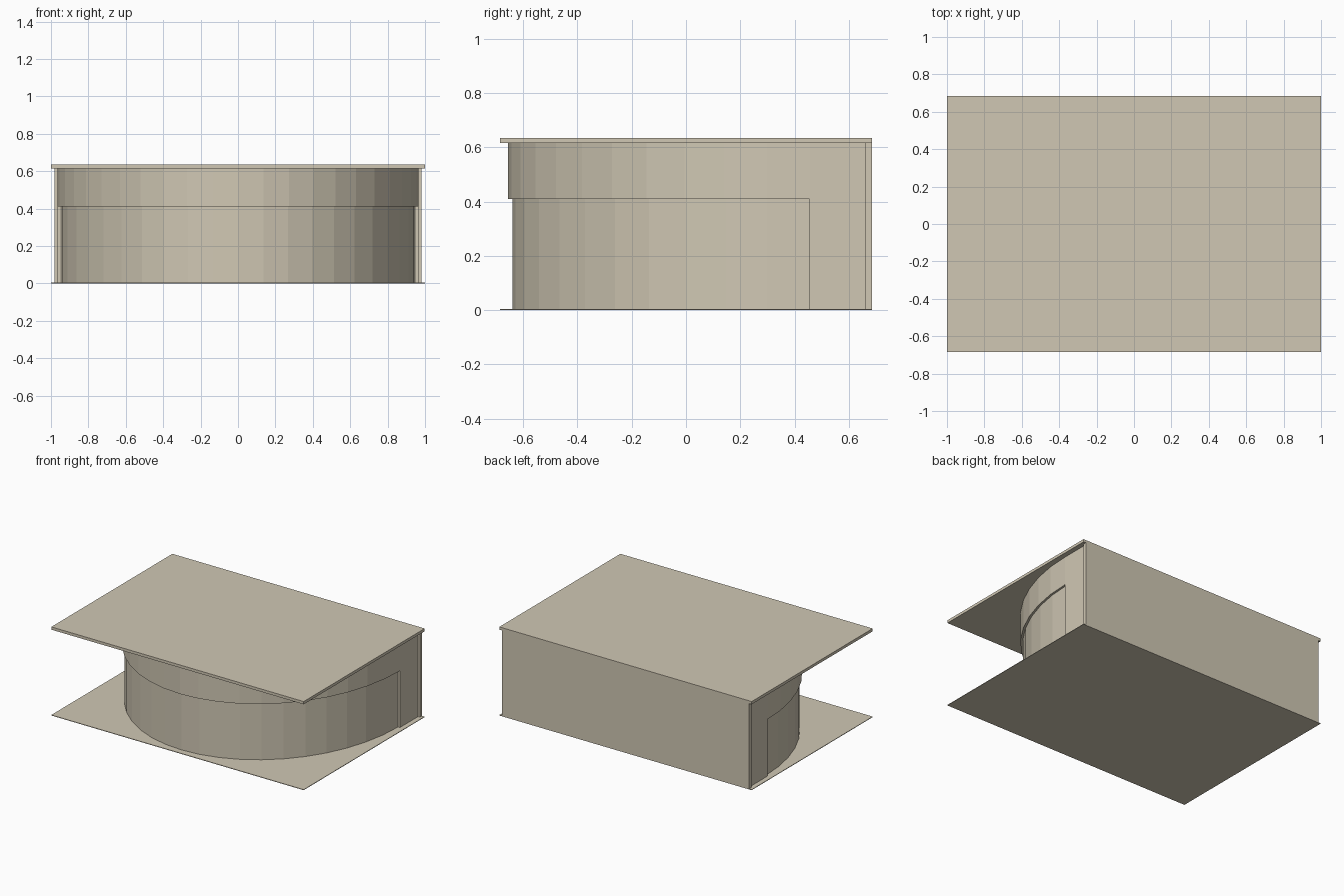
import bpy
import bmesh
from math import sin, cos, pi

cube = bpy.data.objects.get("Cube")
if cube:
    bpy.data.objects.remove(cube, do_unlink=True)

# Single warm stone colour
stone = bpy.data.materials.new("warm_beige")
stone.use_nodes = True
COLOUR = (0.63, 0.575, 0.455, 1)
stone.diffuse_color = COLOUR
stone.node_tree.nodes["Principled BSDF"].inputs["Base Color"].default_value = COLOUR

SPRING_Y = 0.455      # where the curve meets the straight sides
WALL_Y = 0.66         # inner face of the back wall
BACK_Y = 0.685
BAND_Z = 0.41
ROOF_Z = 0.615
SEGMENTS = 22


def prism(name, outline, z0, z1):
    """Extrude a counter-clockwise plan outline from z0 to z1."""
    bm = bmesh.new()
    face = bm.faces.new([bm.verts.new((x, y, z0)) for x, y in outline])
    top = bmesh.ops.extrude_face_region(bm, geom=[face])["geom"]
    for v in top:
        if isinstance(v, bmesh.types.BMVert):
            v.co.z = z1
    bmesh.ops.recalc_face_normals(bm, faces=bm.faces[:])
    mesh = bpy.data.meshes.new(name)
    bm.to_mesh(mesh)
    bm.free()
    mesh.materials.append(stone)
    obj = bpy.data.objects.new(name, mesh)
    bpy.context.collection.objects.link(obj)
    return obj


def rect(x, y0, y1):
    return [(-x, y0), (x, y0), (x, y1), (-x, y1)]


def bow(half_width, front_y):
    """Half-ellipse bowed to the front, closed by straight sides at the back."""
    depth = SPRING_Y - front_y
    arc = []
    for i in range(SEGMENTS + 1):
        a = pi * i / SEGMENTS
        arc.append((-half_width * cos(a), SPRING_Y - depth * sin(a)))
    return arc + [(half_width, WALL_Y), (-half_width, WALL_Y)]


# Floor and roof slabs
prism("floor_plate", rect(1, -BACK_Y, BACK_Y), 0, 0.004)
prism("roof_slab", rect(1, -BACK_Y, BACK_Y), ROOF_Z, 0.635)

# Straight back wall and side piers
prism("back_wall", rect(0.98, WALL_Y, BACK_Y), 0.002, ROOF_Z)
prism("side_piers", rect(0.965, SPRING_Y, WALL_Y), 0.002, BAND_Z)

# Bowed front: recessed lower panel below a projecting band
prism("lower_curved_panel", bow(0.95, -0.64), 0.002, BAND_Z)
prism("upper_curved_band", bow(0.965, -0.655), BAND_Z, ROOF_Z)
